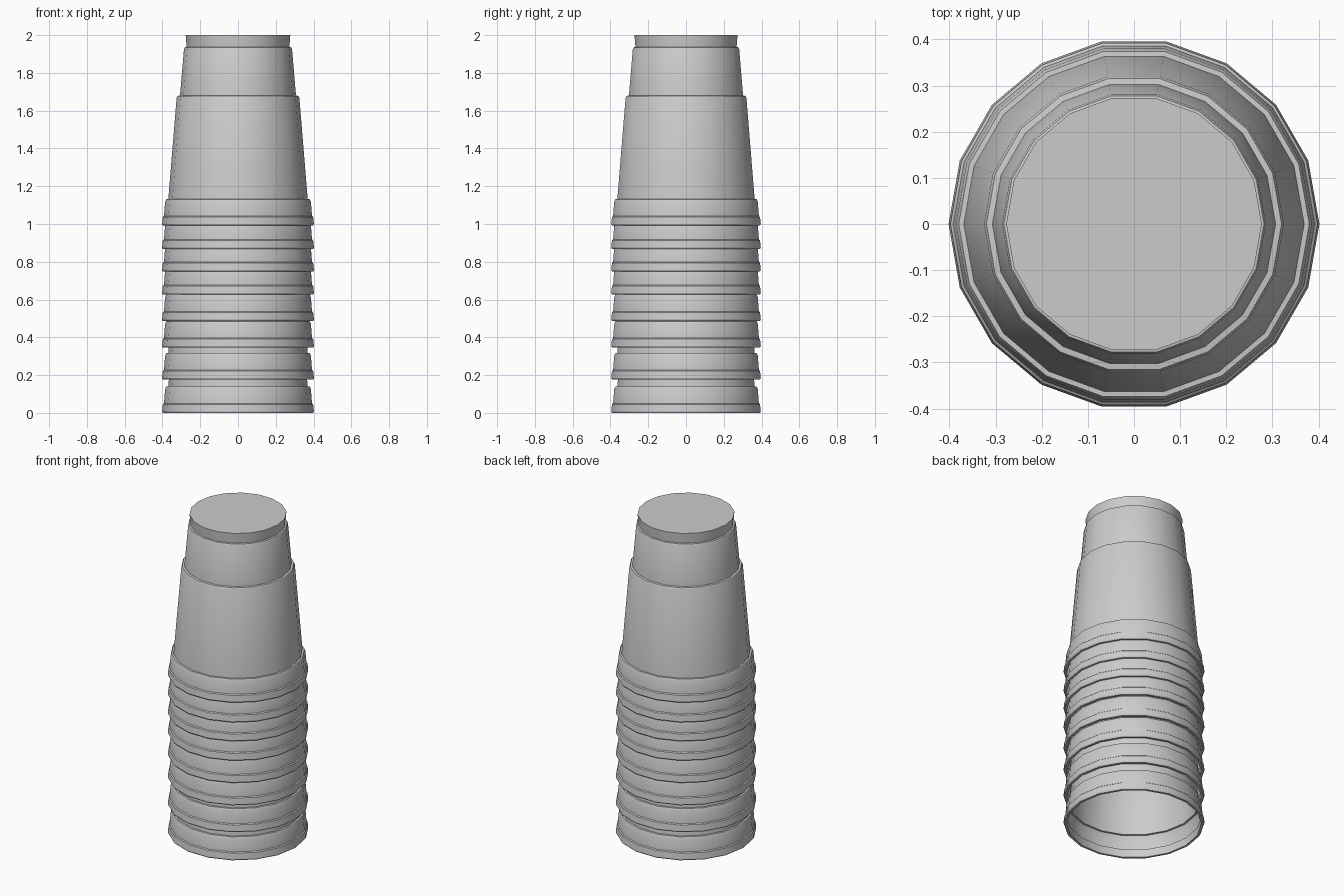
import bpy, bmesh, math

if "Cube" in bpy.data.objects:
    bpy.data.objects.remove(bpy.data.objects["Cube"])

SIDES = 18
# height of each cup's rim, lowest cup first
RIMS = [0.0, 0.177, 0.346, 0.487, 0.627, 0.749, 0.868, 0.992]

# (radius, height) of one upside-down cup: rolled lip, rim band, tapered body, foot
PROFILE = [
    (0.384, 0.05), (0.384, 0.0), (0.398, 0.0), (0.402, 0.008), (0.398, 0.045),
    (0.392, 0.05), (0.386, 0.125), (0.380, 0.139), (0.369, 0.140),
    (0.325, 0.675), (0.320, 0.686), (0.307, 0.688),
    (0.286, 0.935), (0.282, 0.943), (0.272, 0.945), (0.277, 1.008),
]


def make_cup(name, z0):
    bm = bmesh.new()
    rings = []
    for r, z in PROFILE:
        rings.append([bm.verts.new((r * math.cos(2 * math.pi * i / SIDES),
                                    r * math.sin(2 * math.pi * i / SIDES), z))
                      for i in range(SIDES)])
    for a, b in zip(rings, rings[1:]):
        for i in range(SIDES):
            j = (i + 1) % SIDES
            bm.faces.new((a[i], a[j], b[j], b[i]))
    bm.faces.new(rings[-1])  # flat base of the cup, facing up
    mesh = bpy.data.meshes.new(name)
    bm.to_mesh(mesh)
    bm.free()
    cup = bpy.data.objects.new(name, mesh)
    cup.location.z = z0
    bpy.context.collection.objects.link(cup)
    return cup


# stack of nested cups
cups = [make_cup(f"cup_{n + 1}", z) for n, z in enumerate(RIMS)]
for cup in cups:
    cup.select_set(True)
bpy.context.view_layer.objects.active = cups[0]
bpy.ops.object.shade_smooth_by_angle(angle=math.radians(30))
